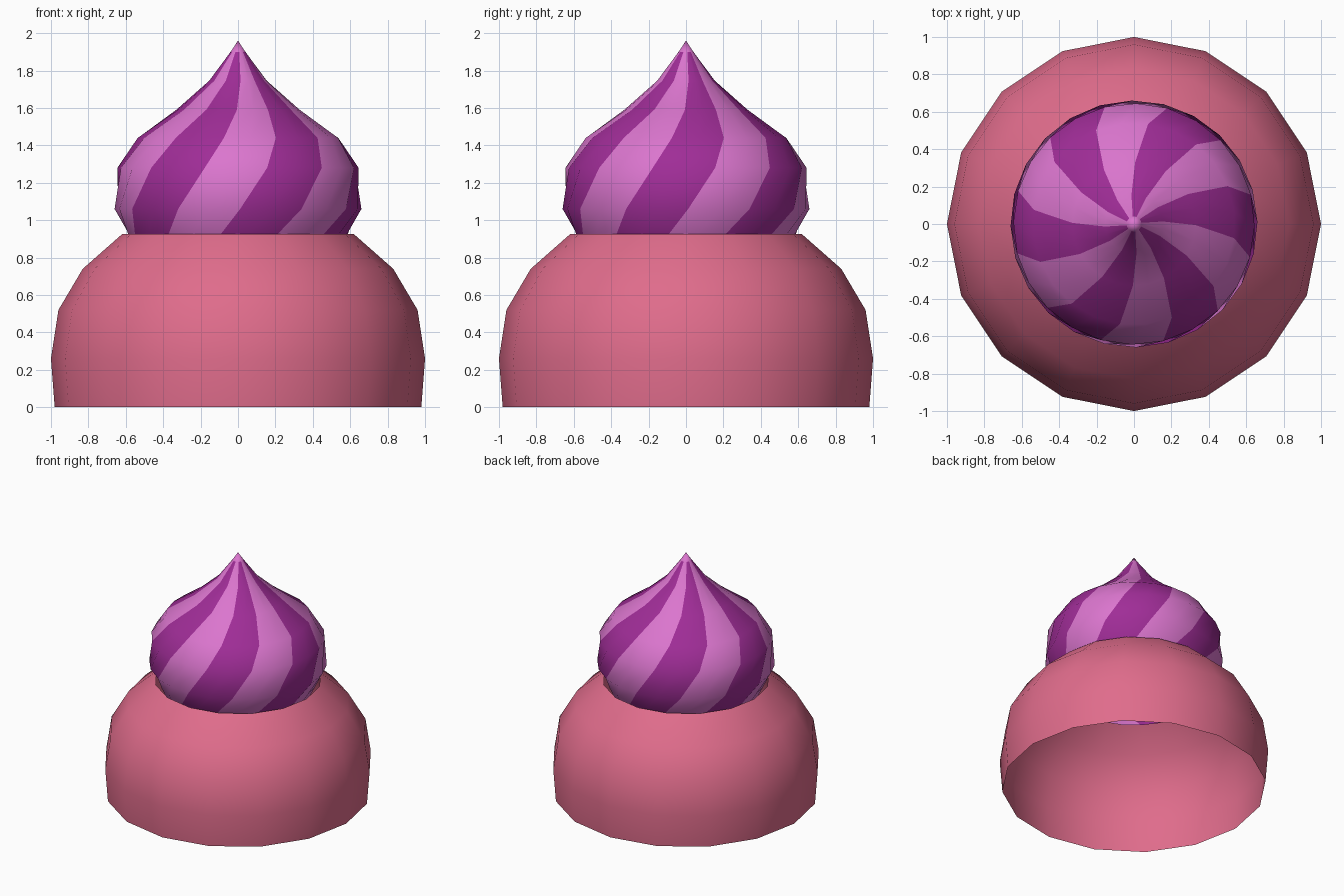
import bpy, math

if "Cube" in bpy.data.objects:
    bpy.data.objects.remove(bpy.data.objects["Cube"])


def material(name, rgb):
    m = bpy.data.materials.new(name)
    m.diffuse_color = (*rgb, 1)
    m.use_nodes = True
    m.node_tree.nodes["Principled BSDF"].inputs["Base Color"].default_value = m.diffuse_color
    return m


PINK = material("rose_pink", (0.74, 0.15, 0.26))
LIGHT = material("light_orchid", (0.71, 0.18, 0.62))
DARK = material("deep_purple", (0.35, 0.026, 0.31))


def lathe(name, profile, sides, mats, tip=None, rule=None):
    """Revolve (radius, z, twist in degrees) rings; optional closing tip height."""
    verts, faces = [], []
    for r, z, twist in profile:
        for k in range(sides):
            a = math.radians(twist) + 2 * math.pi * k / sides
            verts.append((r * math.cos(a), r * math.sin(a), z))
    index = []
    for i in range(len(profile) - 1):
        for k in range(sides):
            n = (k + 1) % sides
            faces.append((i * sides + k, i * sides + n,
                          (i + 1) * sides + n, (i + 1) * sides + k))
            index.append(rule(k) if rule else 0)
    if tip is not None:
        base = (len(profile) - 1) * sides
        verts.append((0, 0, tip))
        for k in range(sides):
            faces.append((base + k, base + (k + 1) % sides, len(verts) - 1))
            index.append(0)
    me = bpy.data.meshes.new(name)
    me.from_pydata(verts, [], faces)
    for m in mats:
        me.materials.append(m)
    for p, i in zip(me.polygons, index):
        p.material_index = i
        p.use_smooth = True
    me.update()
    ob = bpy.data.objects.new(name, me)
    bpy.context.collection.objects.link(ob)
    return ob


# Rounded base shell, open underneath and at the top
lathe("base_shell",
      [(0.98, 0, 0), (1.0, 0.26, 0), (0.96, 0.52, 0), (0.83, 0.74, 0), (0.62, 0.925, 0)],
      16, [PINK])

# Swirled topping: six dark stripes, each two segments wide, following the twist
lathe("swirl_topping",
      [(0.55, 0.84, 255), (0.59, 0.925, 261), (0.66, 1.06, 271), (0.645, 1.28, 284),
       (0.54, 1.44, 292), (0.33, 1.59, 299), (0.155, 1.745, 305), (0.04, 1.90, 310)],
      24, [LIGHT, DARK], tip=1.96, rule=lambda k: 1 if k % 4 < 2 else 0)
